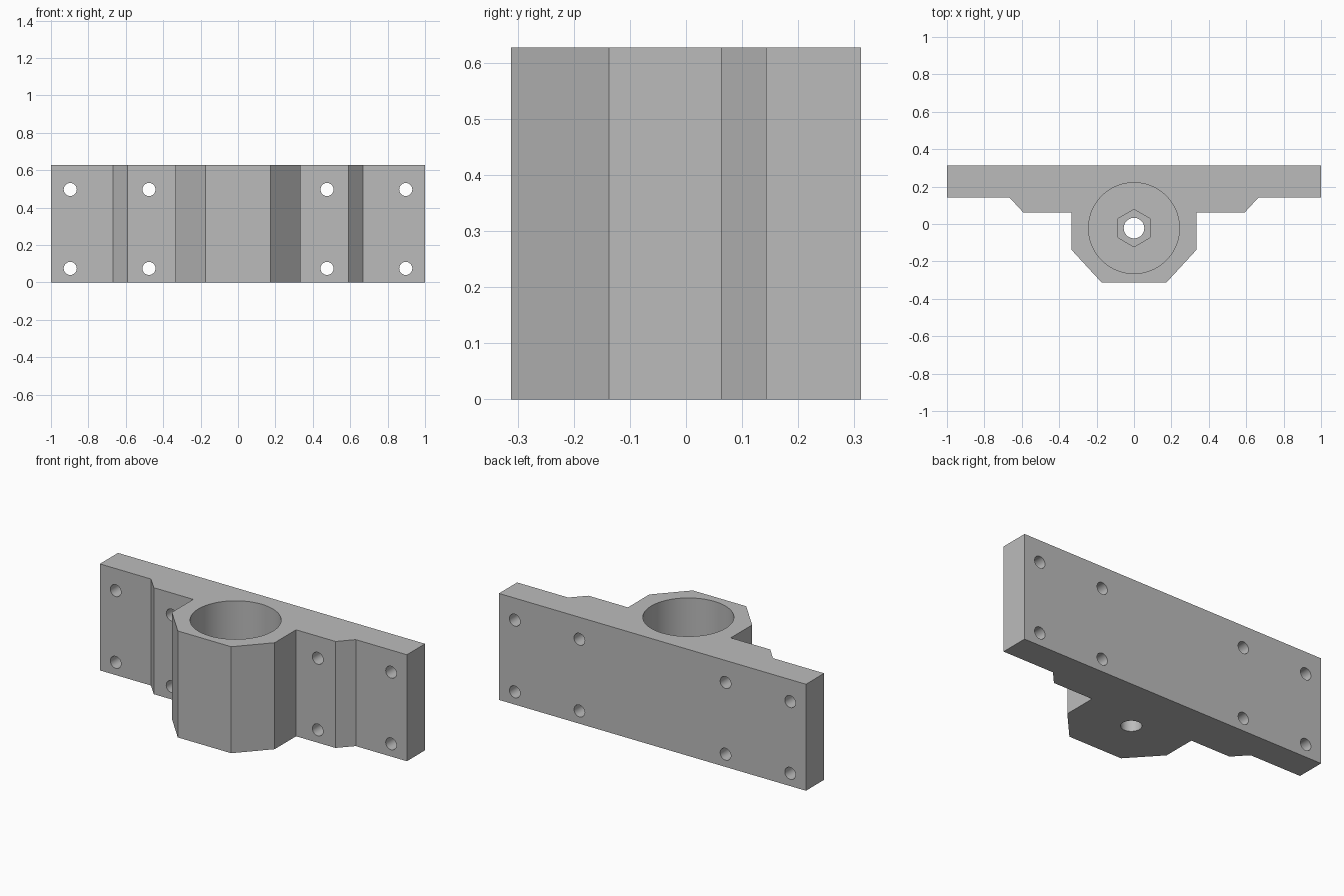
import bpy, bmesh
from math import radians
from mathutils import Matrix

cube = bpy.data.objects.get("Cube")
if cube:
    bpy.data.objects.remove(cube, do_unlink=True)

HEIGHT = 0.627
BORE_Y = -0.022

grey = bpy.data.materials.new("plain grey")
grey.use_nodes = True
colour = (0.5, 0.5, 0.5, 1)
grey.diffuse_color = colour
grey.node_tree.nodes["Principled BSDF"].inputs["Base Color"].default_value = colour


def make_object(name, bm):
    bmesh.ops.recalc_face_normals(bm, faces=bm.faces)
    mesh = bpy.data.meshes.new(name)
    bm.to_mesh(mesh)
    bm.free()
    mesh.materials.append(grey)
    obj = bpy.data.objects.new(name, mesh)
    bpy.context.collection.objects.link(obj)
    return obj


def drill(target, radius, depth, matrix, sides=48):
    """Cut a round or polygonal hole, then discard the cutter."""
    bm = bmesh.new()
    bmesh.ops.create_cone(bm, cap_ends=True, segments=sides, radius1=radius,
                          radius2=radius, depth=depth, matrix=matrix)
    cutter = make_object("hole_cutter", bm)
    cutter.hide_render = True
    mod = target.modifiers.new("hole", 'BOOLEAN')
    mod.operation = 'DIFFERENCE'
    mod.solver = 'EXACT'
    mod.object = cutter
    bpy.ops.object.modifier_apply(modifier=mod.name)
    bpy.data.objects.remove(cutter, do_unlink=True)


# Bracket body: mirrored plan outline extruded upward
half = [(1, 0.312), (1, 0.143), (0.667, 0.143), (0.592, 0.062),
        (0.335, 0.062), (0.335, -0.137), (0.174, -0.312)]
outline = half + [(-x, y) for x, y in reversed(half)]
bm = bmesh.new()
base = bm.faces.new([bm.verts.new((x, y, 0)) for x, y in outline])
walls = bmesh.ops.extrude_face_region(bm, geom=[base])
bmesh.ops.translate(bm, vec=(0, 0, HEIGHT),
                    verts=[v for v in walls["geom"] if isinstance(v, bmesh.types.BMVert)])
body = make_object("mounting_bracket", bm)
bpy.context.view_layer.objects.active = body
body.select_set(True)

# Stepped vertical bore: wide cup, hexagonal nut pocket, bolt hole
for radius, floor, sides in ((0.243, 0.18, 96), (0.1, 0.09, 6), (0.055, -0.1, 48)):
    depth = HEIGHT + 0.1 - floor
    drill(body, radius, depth, Matrix.Translation((0, BORE_Y, floor + depth / 2)), sides)

# Screw holes through the back plate
for x in (-0.897, -0.476, 0.476, 0.897):
    for z in (0.075, 0.497):
        drill(body, 0.035, 0.6,
              Matrix.Translation((x, 0.15, z)) @ Matrix.Rotation(radians(90), 4, 'X'), 32)

bpy.ops.object.shade_smooth_by_angle(angle=radians(30))
